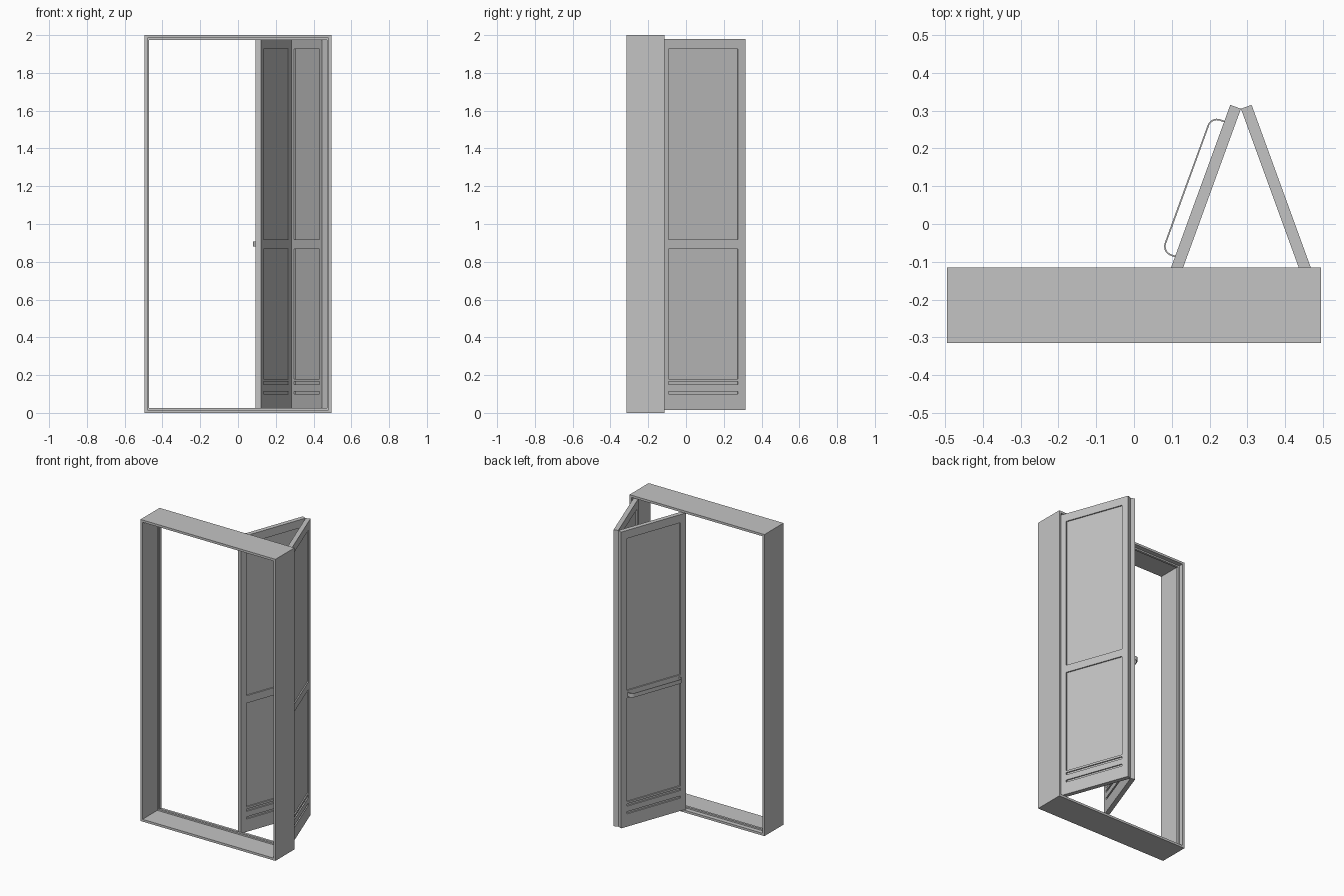
import bpy, bmesh
from math import radians, sin, cos, pi
from mathutils import Vector

cube = bpy.data.objects.get("Cube")
if cube:
    bpy.data.objects.remove(cube, do_unlink=True)

grey = bpy.data.materials.new("plain grey")
grey.use_nodes = True
colour = (0.55, 0.55, 0.55, 1)
grey.diffuse_color = colour
grey.node_tree.nodes["Principled BSDF"].inputs["Base Color"].default_value = colour


def finish(name, bm):
    bmesh.ops.recalc_face_normals(bm, faces=bm.faces)
    mesh = bpy.data.meshes.new(name)
    bm.to_mesh(mesh)
    bm.free()
    mesh.materials.append(grey)
    obj = bpy.data.objects.new(name, mesh)
    bpy.context.collection.objects.link(obj)
    return obj


# Door frame: a rebated section swept round four mitred corners
def door_frame():
    back, stop = -0.115, -0.145
    section = [(0, -0.315), (0.015, -0.315), (0.015, stop - 0.015), (0.025, stop - 0.015),
               (0.025, stop), (0.015, stop), (0.015, back), (0, back)]
    bm = bmesh.new()
    loops = []
    for sx, sz in ((-1, -1), (1, -1), (1, 1), (-1, 1)):
        loops.append([bm.verts.new((sx * (0.495 - d), y, 1 + sz * (1 - d))) for d, y in section])
    n = len(section)
    for i in range(4):
        a, b = loops[i], loops[(i + 1) % 4]
        for j in range(n):
            k = (j + 1) % n
            bm.faces.new((a[j], b[j], b[k], a[k]))
    finish("door_frame", bm)


HINGE = Vector((0.283, 0.305, 0))
ANGLE = radians(20)
THICK, WIDTH = 0.03, 0.475


# Leaf coordinates: s runs away from the hinge, t through the leaf to its outer face
def leaf_point(side, s, t, z):
    return HINGE + Vector((side * (s * sin(ANGLE) + t * cos(ANGLE)),
                           t * sin(ANGLE) - s * cos(ANGLE), z))


# Folding leaf with sunk panels and slots on both faces
def leaf(name, side):
    cols = [0, 0.042, 0.434, WIDTH]
    rows = [0.015, 0.1, 0.114, 0.151, 0.166, 0.18, 0.868, 0.918, 1.926, 1.98]
    bm = bmesh.new()
    grids = [[[bm.verts.new(leaf_point(side, s, t, z)) for s in cols] for z in rows]
             for t in (0, THICK)]
    pockets = []
    for g in grids:
        for r in range(len(rows) - 1):
            for c in range(len(cols) - 1):
                f = bm.faces.new((g[r][c], g[r][c + 1], g[r + 1][c + 1], g[r + 1][c]))
                if c == 1 and r % 2 == 1:
                    pockets.append(f)
    a, b = ([g[0] + [row[-1] for row in g[1:]] + g[-1][-2::-1] + [row[0] for row in g[-2:0:-1]]
             for g in grids])
    for i in range(len(a)):
        k = (i + 1) % len(a)
        bm.faces.new((a[i], a[k], b[k], b[i]))
    bmesh.ops.recalc_face_normals(bm, faces=bm.faces)
    bmesh.ops.inset_individual(bm, faces=pockets, thickness=0, depth=-0.008)
    finish(name, bm)


# Bowed flat pull bar on the outer face of the left-hand leaf
def handle():
    def bow(shrink):
        arc = []
        for i in range(9):
            a = i / 8 * pi / 2
            arc.append((0.071 - (0.026 - shrink) * cos(a), 0.012 + (0.026 - shrink) * sin(a)))
        start = [(arc[0][0], -0.002)] + arc
        return start + [(0.474 - s, n) for s, n in reversed(start)]

    bm = bmesh.new()
    rings = []
    for (so, no), (si, ni) in zip(bow(0), bow(0.004)):
        rings.append([bm.verts.new(leaf_point(-1, s, THICK + n, z)) for s, n, z in
                      ((so, no, 0.88), (so, no, 0.907), (si, ni, 0.907), (si, ni, 0.88))])
    for a, b in zip(rings, rings[1:]):
        for j in range(4):
            k = (j + 1) % 4
            bm.faces.new((a[j], b[j], b[k], a[k]))
    bm.faces.new(rings[0])
    bm.faces.new(rings[-1])
    obj = finish("pull_handle", bm)
    bpy.context.view_layer.objects.active = obj
    obj.select_set(True)
    bpy.ops.object.shade_smooth_by_angle(angle=radians(30))


door_frame()
leaf("hinged_leaf", 1)
leaf("leading_leaf", -1)
handle()
